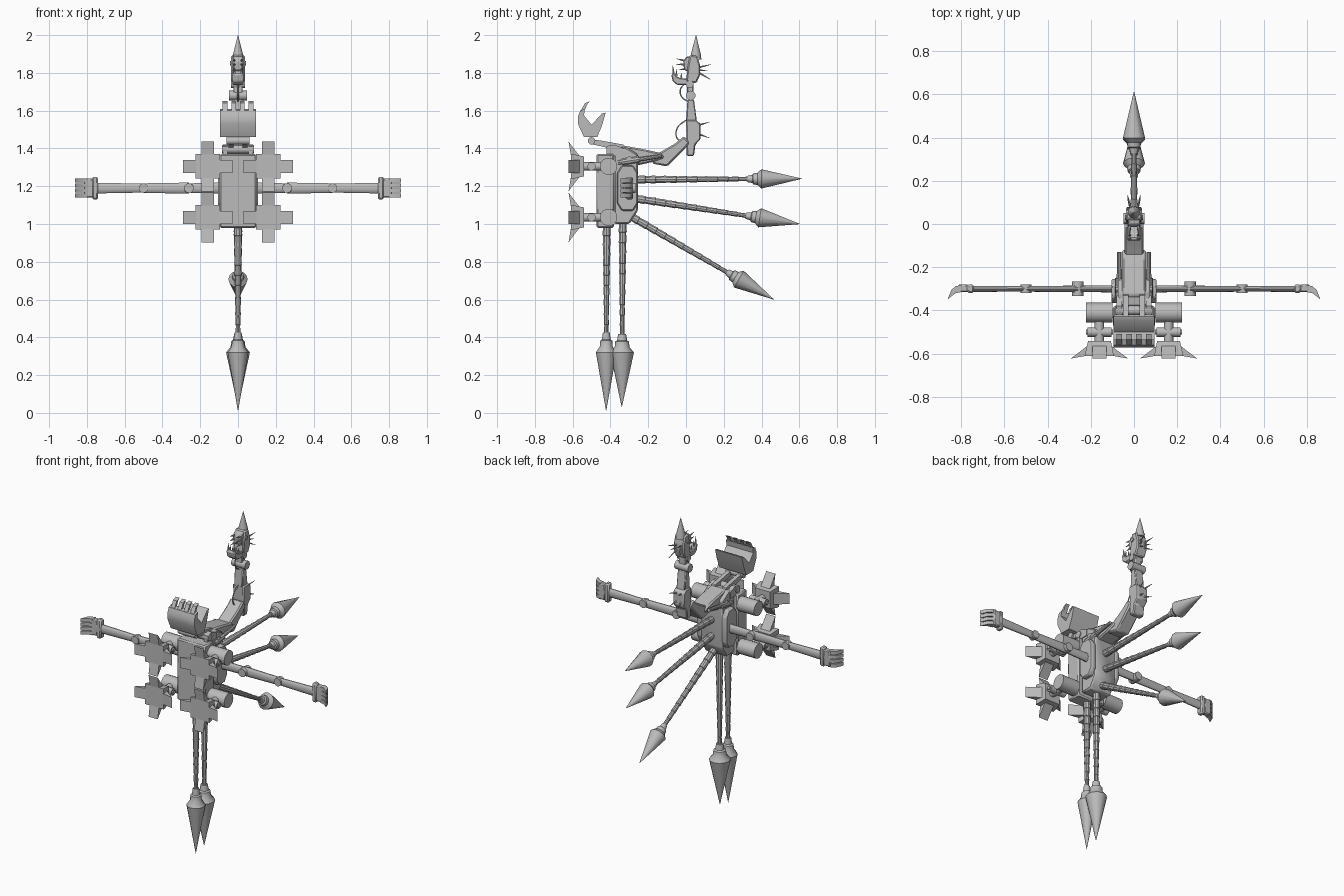
import bpy, bmesh, math
from mathutils import Vector

if "Cube" in bpy.data.objects:
    bpy.data.objects.remove(bpy.data.objects["Cube"])

grey = bpy.data.materials.new("stone_grey")
grey.diffuse_color = (0.5, 0.5, 0.5, 1)
grey.use_nodes = True
grey.node_tree.nodes["Principled BSDF"].inputs["Base Color"].default_value = grey.diffuse_color


def finish(name, bm):
    bmesh.ops.recalc_face_normals(bm, faces=bm.faces)
    me = bpy.data.meshes.new(name)
    bm.to_mesh(me)
    bm.free()
    ob = bpy.data.objects.new(name, me)
    me.materials.append(grey)
    bpy.context.collection.objects.link(ob)
    return ob


def lathe(name, p, q, prof, sides=12, squash=1.0):
    """Turned part from p towards q; prof holds (distance, radius). squash narrows one side."""
    p, q = Vector(p), Vector(q)
    rot = (q - p).to_track_quat('Z', 'Y')
    bm = bmesh.new()
    rings = []
    for t, r in prof:
        r = max(r, 0.0005)
        rings.append([bm.verts.new(p + rot @ Vector((r * math.cos(a), r * squash * math.sin(a), t)))
                      for a in (2 * math.pi * i / sides for i in range(sides))])
    for a, b in zip(rings, rings[1:]):
        for i in range(sides):
            j = (i + 1) % sides
            bm.faces.new((a[i], a[j], b[j], b[i]))
    bm.faces.new(rings[0][::-1])
    bm.faces.new(rings[-1])
    return finish(name, bm)


def rod(name, p, q, r1, r2=None, sides=12):
    d = (Vector(q) - Vector(p)).length
    return lathe(name, p, q, [(0, r1), (d, r1 if r2 is None else r2)], sides)


def prism(name, pts, axis, a, b, bev=0.0):
    """Extruded outline: x takes (y,z), y takes (x,z), z takes (x,y) points."""
    place = {'x': lambda u, v, w: (w, u, v), 'y': lambda u, v, w: (u, w, v),
             'z': lambda u, v, w: (u, v, w)}[axis]
    bm = bmesh.new()
    lo = [bm.verts.new(place(u, v, a)) for u, v in pts]
    hi = [bm.verts.new(place(u, v, b)) for u, v in pts]
    n = len(pts)
    bm.faces.new(lo[::-1])
    bm.faces.new(hi)
    for i in range(n):
        bm.faces.new((lo[i], lo[(i + 1) % n], hi[(i + 1) % n], hi[i]))
    ob = finish(name, bm)
    if bev:
        m = ob.modifiers.new("bevel", 'BEVEL')
        m.width, m.segments = bev, 1
    return ob


def box(name, x, y, z, bev=0.0):
    return prism(name, [(y[0], z[0]), (y[1], z[0]), (y[1], z[1]), (y[0], z[1])], 'x', x[0], x[1], bev)


def wire(name, pts, r):
    cu = bpy.data.curves.new(name, 'CURVE')
    cu.dimensions = '3D'
    cu.bevel_depth, cu.bevel_resolution, cu.resolution_u = r, 1, 5
    sp = cu.splines.new('BEZIER')
    sp.bezier_points.add(len(pts) - 1)
    for b, p in zip(sp.bezier_points, pts):
        b.co = p
        b.handle_left_type = b.handle_right_type = 'AUTO'
    cu.materials.append(grey)
    bpy.context.collection.objects.link(bpy.data.objects.new(name, cu))


def tail(base, tip, length, radius, n=11):
    """Segmented tapering tail that ends in a spear head."""
    base, tip = Vector((0, *base)), Vector((0, *tip))
    d = (tip - base).length - length * 1.3
    prof = []
    for i in range(n):
        r = 0.023 - 0.011 * i / n
        prof += [(d * i / n, r * 0.88), (d * (i + 0.97) / n, r)]
    lathe("tail", base, tip, prof, 10)
    lathe("spear_head", tip, base, [(0, 0), (length, radius), (length * 1.1, radius * .62),
          (length * 1.2, radius * .58), (length * 1.22, radius * .42), (length * 1.34, radius * .33)])


# torso
box("chest", (-.098, .098), (-.475, -.38), (.98, 1.37), .008)
prism("torso_back", [(-.38, 1.0), (-.30, 1.0), (-.255, 1.07), (-.255, 1.37), (-.32, 1.41), (-.38, 1.4)],
      'x', -.075, .075, .008)
prism("back_hump", [(-.37, 1.37), (-.33, 1.415), (-.22, 1.395), (-.13, 1.375), (-.115, 1.35),
                    (-.17, 1.33), (-.26, 1.31)], 'x', -.055, .055, .008)

# tails
tail((-.42, .99), (-.423, .01), .31, .055)
tail((-.335, 1.01), (-.34, .03), .29, .063)
tail((-.27, 1.235), (.614, 1.24), .215, .051)
tail((-.27, 1.135), (.603, 1.0), .215, .051)
tail((-.30, 1.045), (.466, .60), .215, .051)

for s in (-1, 1):
    # shoulders and arms
    prism("shoulder_plate", [(-.34, 1.07), (-.28, 1.07), (-.255, 1.11), (-.255, 1.27), (-.28, 1.31),
                             (-.34, 1.31), (-.365, 1.27), (-.365, 1.11)], 'x', s * .07, s * .105, .006)
    def along(name, a, b, r1, r2, squash):
        ob = lathe(name, (s * a, -.30, 1.19), (s * b, -.30, 1.19), [(0, 1), (b - a, 1)], 14)
        for v in ob.data.vertices:
            r = r1 if abs(abs(v.co.x) - a) < 1e-4 else r2
            v.co.y = -.30 + (v.co.y + .30) * r * squash
            v.co.z = 1.19 + (v.co.z - 1.19) * r
    along("shoulder_arm", .09, .25, .03, .026, .55)
    along("upper_arm", .26, .5, .03, .026, .5)
    along("forearm", .5, .75, .024, .029, .5)
    rod("shoulder_joint", (s * .26, -.333, 1.19), (s * .26, -.267, 1.19), .026)
    box("shoulder_knuckle", (s * .237, s * .283), (-.325, -.275), (1.168, 1.212), .008)
    rod("elbow_joint", (s * .5, -.32, 1.19), (s * .5, -.28, 1.19), .025)
    # hands
    box("wrist_cuff", (s * .74, s * .772), (-.32, -.28), (1.13, 1.25), .008)
    box("palm", (s * .765, s * .815), (-.315, -.28), (1.14, 1.24), .006)
    for i in range(4):
        z = 1.139 + i * .0267
        prism("finger", [(s * x, y) for x, y in ((.80, -.282), (.825, -.288), (.845, -.305), (.862, -.348),
                         (.825, -.32), (.80, -.315))], 'z', z, z + .022)
    # legs with cross-shaped feet
    for zc in (1.305, 1.035):
        xc = s * .16
        box("hip_bar", (s * .07, s * .13), (-.435, -.39), (zc - .025, zc + .025))
        rod("hip_drum", (s * .10, -.41, zc), (s * .222, -.41, zc), .046, sides=14)
        rod("leg_rod", (xc, -.41, zc), (xc, -.55, zc), .022)
        rod("ankle_drum", (s * .105, -.50, zc), (s * .215, -.50, zc), .022)
        rod("ankle_pin", (s * .097, -.50, zc), (s * .222, -.50, zc), .012)
        lathe("foot_block", (xc, -.54, zc), (xc, -.61, zc), [(0, .074), (.05, .09), (.07, .092)], 4)
        foot = bpy.context.collection.objects[-1]
        # turn the four-sided block so that its sides face along the axes
        for v in foot.data.vertices:
            dx, dz = v.co.x - xc, v.co.z - zc
            if min(abs(dx), abs(dz)) < 1e-4:
                v.co.x, v.co.z = xc + (dx - dz) * .7071, zc + (dx + dz) * .7071
        claw = ((.04, -.55), (.07, -.575), (.10, -.598), (.132, -.622), (.05, -.608))
        for t in (-1, 1):
            prism("side_claw", [(xc + t * u, y) for u, y in claw], 'z', zc - .034, zc + .034)
            prism("end_claw", [(y, zc + t * u) for u, y in claw], 'x', xc - .032, xc + .032)
    # back rods and bucket links
    rod("cannon", (s * .068, -.36, 1.325), (s * .068, -.13, 1.36), .014, .010, 10)
    rod("cannon_sleeve", (s * .068, -.34, 1.328), (s * .068, -.25, 1.342), .019, sides=10)
    rod("cannon_mount", (s * .04, -.30, 1.34), (s * .085, -.30, 1.34), .018, sides=10)
    prism("bucket_link", [(-.51, 1.425), (-.51, 1.45), (-.44, 1.44), (-.33, 1.42), (-.31, 1.385),
                          (-.40, 1.40)], 'x', s * .025, s * .05)
    prism("link_plate", [(-.42, 1.36), (-.42, 1.41), (-.38, 1.42), (-.33, 1.40), (-.33, 1.36)],
          'x', s * .055, s * .08)

# bucket head
rod("bucket_hinge", (-.085, -.40, 1.395), (.085, -.40, 1.395), .022)
rod("bucket_pivot", (-.06, -.50, 1.44), (.06, -.50, 1.44), .02)
prism("bucket", [(-.54, 1.46), (-.47, 1.46), (-.445, 1.52), (-.425, 1.59), (-.445, 1.585), (-.50, 1.525),
                 (-.54, 1.575), (-.535, 1.61), (-.56, 1.60), (-.572, 1.57), (-.572, 1.53)], 'x', -.094, .094)
for i in range(4):
    x = -.068 + i * .0453
    prism("bucket_tooth", [(-.557, 1.60), (-.535, 1.605), (-.522, 1.635), (-.508, 1.65), (-.535, 1.64)],
          'x', x - .013, x + .013)

# neck
prism("neck_base", [(-.18, 1.32), (-.10, 1.305), (-.005, 1.40), (.02, 1.43), (-.01, 1.465), (-.06, 1.425),
                    (-.12, 1.39), (-.17, 1.36)], 'x', -.045, .045, .008)
prism("neck_lower", [(.004, 1.36), (.042, 1.36), (.05, 1.42), (.078, 1.45), (.077, 1.53), (.055, 1.55),
                     (.0, 1.55)], 'x', -.038, .038, .006)
prism("neck_upper", [(.0, 1.54), (.058, 1.54), (.042, 1.66), (.008, 1.66)], 'x', -.03, .03, .005)
rod("neck_joint", (-.048, .025, 1.68), (.048, .025, 1.68), .026)
box("neck_link", (-.025, .025), (.005, .04), (1.67, 1.75), .005)
rod("jaw_joint", (-.036, .02, 1.74), (.036, .02, 1.74), .02)
wire("lower_cable", [(0, .0, 1.55), (0, -.045, 1.51), (0, -.05, 1.46), (0, -.02, 1.43)], .004)
wire("upper_cable", [(0, .0, 1.75), (0, -.03, 1.71), (0, -.02, 1.67), (0, .008, 1.65)], .004)

# beast head
prism("skull", [(.0, 1.755), (.055, 1.745), (.075, 1.79), (.075, 1.84), (.06, 1.89), (.02, 1.895),
                (.01, 1.84)], 'x', -.036, .036, .007)
prism("upper_jaw", [(.03, 1.89), (-.0, 1.885), (-.015, 1.86), (-.01, 1.815), (.03, 1.80)], 'x', -.028, .028, .005)
prism("lower_jaw", [(-.065, 1.80), (-.078, 1.79), (-.07, 1.755), (-.045, 1.735), (.01, 1.735), (.02, 1.77),
                    (-.03, 1.772), (-.05, 1.782)], 'x', -.03, .03, .005)
lathe("horn", (0, .052, 1.87), (0, .053, 2.0), [(0, .03), (.03, .026), (.13, 0)])
for s in (-1, 1):
    for y, z, ty, tz in ((-.066, 1.795, -.07, 1.84), (-.052, 1.785, -.048, 1.82), (-.025, 1.77, -.025, 1.80),
                         (-.008, 1.865, -.05, 1.875), (-.012, 1.845, -.052, 1.845), (-.008, 1.82, -.04, 1.815)):
        rod("tooth", (s * .02, y, z), (s * .02, ty, tz), .007, .001, 6)
    rod("eye", (s * .03, .03, 1.85), (s * .042, .03, 1.85), .012)
    # rear spikes on head and neck
    for y, z, ty, tz in ((.07, 1.83, .135, 1.845), (.07, 1.80, .13, 1.765), (.07, 1.815, .115, 1.81),
                         (.07, 1.525, .125, 1.54), (.07, 1.475, .125, 1.455)):
        rod("spike", (s * .015, y, z), (s * .03, ty, tz), .006, .001, 6)

for ob in bpy.context.collection.objects:
    ob.select_set(ob.type == 'MESH')
    if ob.type == 'MESH':
        bpy.context.view_layer.objects.active = ob
bpy.ops.object.shade_smooth_by_angle(angle=math.radians(35))
